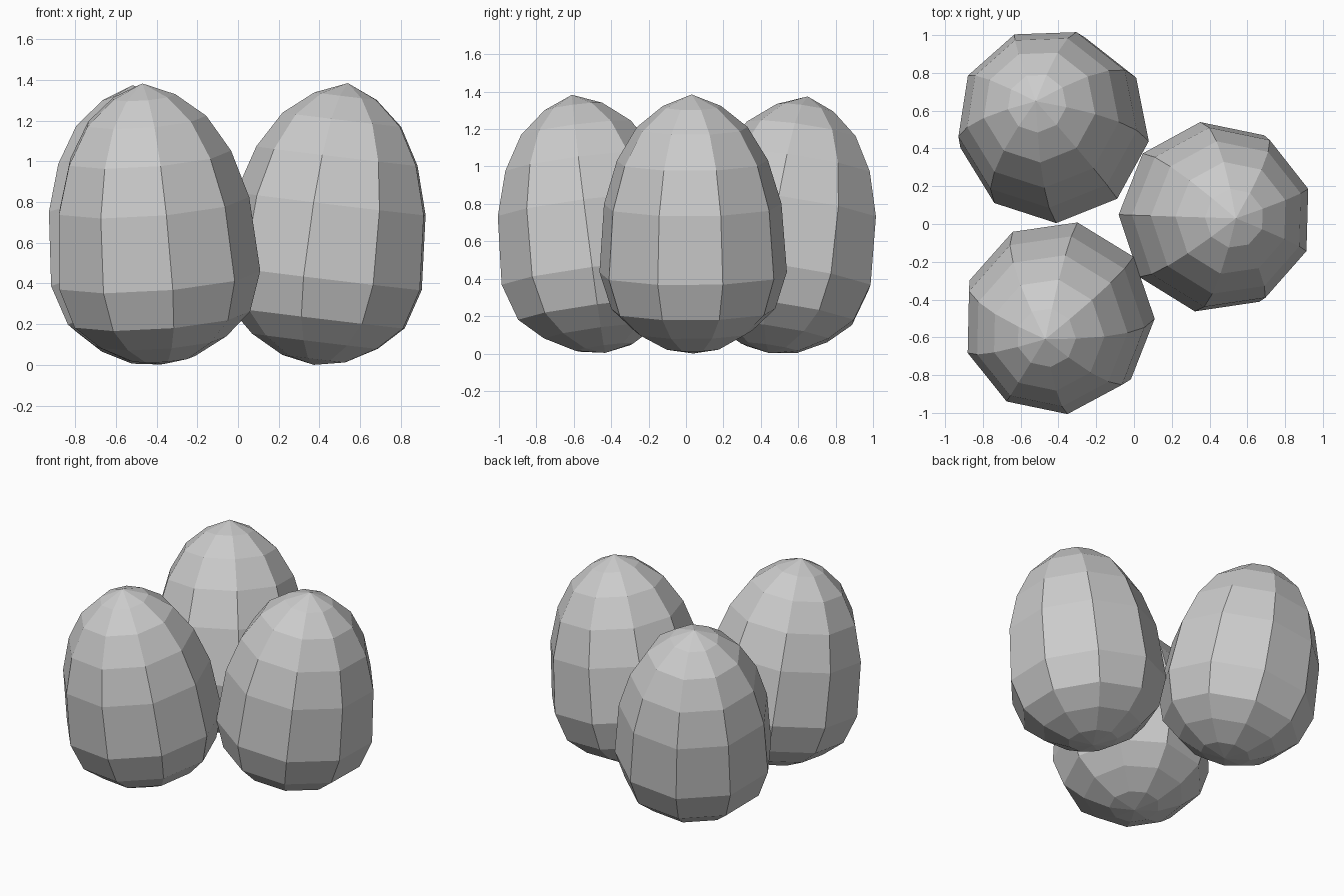
import bpy, bmesh
from math import sin, cos, radians, pi
from mathutils import Vector, Matrix

if "Cube" in bpy.data.objects:
    bpy.data.objects.remove(bpy.data.objects["Cube"])

SIDES = 9
TOP, BOTTOM = 0.967, -0.428
# (radius, height) of each ring, measured from the widest ring
PROFILE = [(0.16, -0.398), (0.32, -0.312), (0.445, -0.197), (0.509, 0.0),
           (0.482, 0.368), (0.41, 0.604), (0.301, 0.785), (0.158, 0.902)]


def egg(name, centre, apex_xy, phase):
    """Faceted egg leaning so that its tip lands over apex_xy."""
    bm = bmesh.new()
    rings = [[bm.verts.new((r * cos(radians(phase) + 2 * pi * i / SIDES),
                            r * sin(radians(phase) + 2 * pi * i / SIDES), h))
              for i in range(SIDES)] for r, h in PROFILE]
    low = bm.verts.new((0, 0, BOTTOM))
    tip = bm.verts.new((0, 0, TOP))
    for i in range(SIDES):
        j = (i + 1) % SIDES
        for a, b in zip(rings, rings[1:]):
            bm.faces.new((a[i], a[j], b[j], b[i]))
        bm.faces.new((low, rings[0][j], rings[0][i]))
        bm.faces.new((rings[-1][i], rings[-1][j], tip))
    mesh = bpy.data.meshes.new(name)
    bm.to_mesh(mesh)
    bm.free()
    ob = bpy.data.objects.new(name, mesh)
    bpy.context.collection.objects.link(ob)
    # lean outwards
    dx, dy = apex_xy[0] - centre[0], apex_xy[1] - centre[1]
    axis = Vector((dx, dy, (TOP ** 2 - dx * dx - dy * dy) ** 0.5))
    ob.rotation_euler = Vector((0, 0, 1)).rotation_difference(axis).to_euler()
    ob.location = centre


# cluster of three eggs
egg("egg_right", (0.424, 0.036, 0.425), (0.54, 0.03), 178.4)
egg("egg_back_left", (-0.422, 0.508, 0.423), (-0.52, 0.65), -88.4)
egg("egg_front_left", (-0.398, -0.486, 0.427), (-0.47, -0.61), -1.5)
